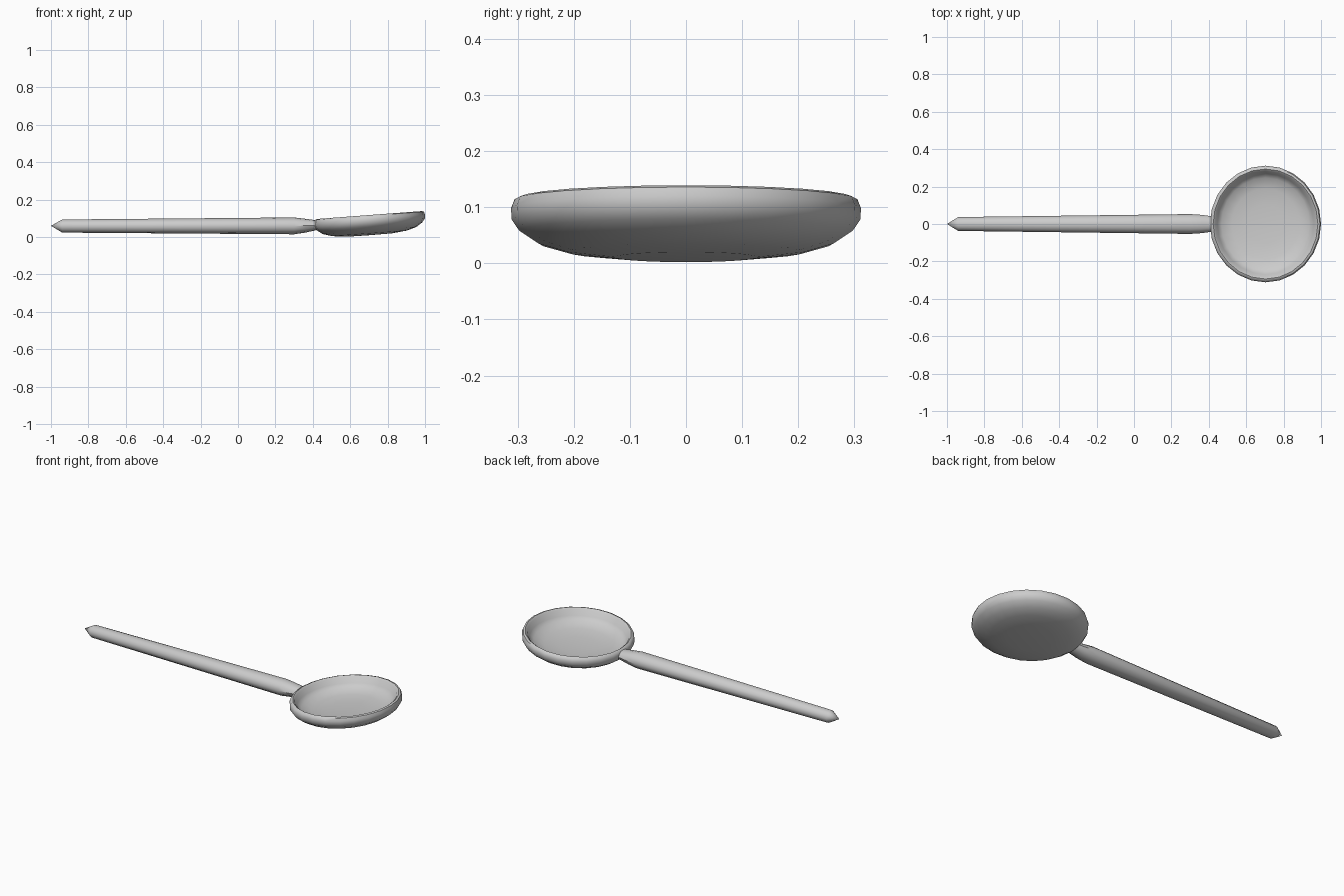
import bpy, bmesh, math

if "Cube" in bpy.data.objects:
    bpy.data.objects.remove(bpy.data.objects["Cube"])


def loft(name, rings, angle):
    """Skin a list of closed rings of points; one-point rings become tips."""
    bm = bmesh.new()
    rows = [[bm.verts.new(p) for p in ring] for ring in rings]
    for a, b in zip(rows, rows[1:]):
        n = max(len(a), len(b))
        for i in range(n):
            j = (i + 1) % n
            face = []
            for v in (a[i % len(a)], a[j % len(a)], b[j % len(b)], b[i % len(b)]):
                if v not in face:
                    face.append(v)
            bm.faces.new(face)
    bmesh.ops.recalc_face_normals(bm, faces=bm.faces)
    mesh = bpy.data.meshes.new(name)
    bm.to_mesh(mesh)
    bm.free()
    obj = bpy.data.objects.new(name, mesh)
    bpy.context.collection.objects.link(obj)
    bpy.ops.object.select_all(action='DESELECT')
    obj.select_set(True)
    bpy.context.view_layer.objects.active = obj
    bpy.ops.object.shade_smooth_by_angle(angle=math.radians(angle))
    return obj


# Bowl: thin turned shell, slightly wider than long, tilted up to the far end
CX, TILT, WIDE, SIDES = 0.703, 0.075, 1.05, 24
profile = [(0, .010), (.12, .011), (.20, .020), (.25, .035), (.283, .058),
           (.296, .078), (.297, .098), (.291, .114), (.280, .118), (.270, .110),
           (.257, .080), (.235, .060), (.18, .045), (.10, .038), (0, .035)]


def bowl_ring(r, z):
    count = SIDES if r else 1
    pts = []
    for i in range(count):
        t = 2 * math.pi * i / count
        x = r * math.cos(t)
        pts.append((CX + x, WIDE * r * math.sin(t), z + TILT * x))
    return pts


loft("spoon_bowl", [bowl_ring(r, z) for r, z in profile], 50)

# Handle: tapered rod with a pointed end and a pinched neck
# x, half width, half height, centre height
stations = [(-1.0, 0, 0, .060), (-.94, .037, .035, .059), (.30, .053, .045, .060),
            (.36, .049, .037, .061), (.41, .042, .028, .063),
            (.435, .040, .022, .064), (.436, 0, 0, .064)]


def handle_ring(x, w, h, z):
    count = 12 if w else 1
    return [(x, w * math.cos(2 * math.pi * i / 12), z + h * math.sin(2 * math.pi * i / 12))
            for i in range(count)]


loft("spoon_handle", [handle_ring(*s) for s in stations], 35)
